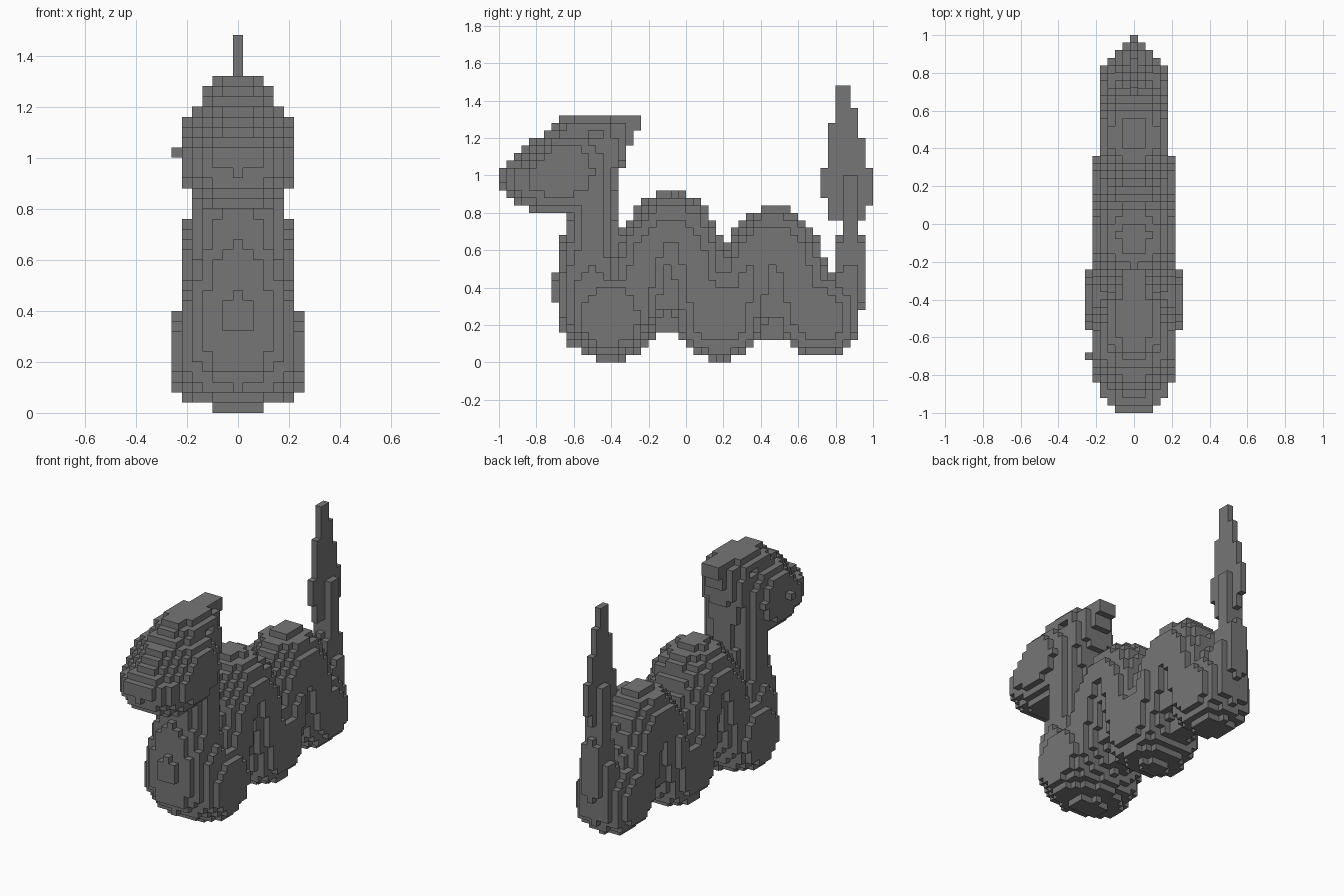
import bpy
import bmesh
import math

cube = bpy.data.objects.get("Cube")
if cube:
    bpy.data.objects.remove(cube)

V = 0.04                      # block size
NX, NY, NZ = 6, 50, 37        # half width, depth and height in blocks

grey = bpy.data.materials.new("stone_grey")
grey.use_nodes = True
colour = (0.18, 0.18, 0.18, 1)
grey.diffuse_color = colour
grey.node_tree.nodes["Principled BSDF"].inputs["Base Color"].default_value = colour


def centre(j, k):
    return -1 + V * (j + 0.5), V * (k + 0.5)


def sweep(keys, winding=False):
    """Sample (y, z, radius, half width) stations along a path."""
    out = []
    for a, b in zip(keys, keys[1:]):
        for s in range(41):
            t = s / 40
            p = [u + (v - u) * t for u, v in zip(a, b)]
            if winding:       # rounded bends, steep legs pinched halfway
                c = math.cos(math.pi * t)
                c = math.copysign(abs(c) ** 0.75, c)
                p[1] = a[1] + (b[1] - a[1]) * (1 - c) / 2
                p[2] *= 1 - 0.14 * math.sin(math.pi * t)
            out.append(p)
    return out


def bulge(d, w, power=2):
    return w * (1 - d ** power) ** (1 / power) if d < 1 else -1


def fill(*shapes):
    """Blocks whose centre lies within the widest shape at each (y, z)."""
    cells = set()
    for j in range(NY):
        for k in range(NZ):
            w = max(shape(*centre(j, k)) for shape in shapes)
            cells |= {(i, j, k) for i in range(-NX, NX + 1) if abs(i) * V <= w}
    return cells


def tube(stations):
    return lambda y, z: max(bulge(math.hypot(y - a, z - b) / r, w)
                            for a, b, r, w in stations)


def ellipsoid(cy, cz, ry, rz, w):
    return lambda y, z: bulge(math.hypot((y - cy) / ry, (z - cz) / rz), w, 2.5)


def box(y0, y1, z0, z1, w):
    return lambda y, z: w if y0 < y < y1 and z0 < z < z1 else -1


# Undulating body: chest, two humps and three low bends
chest = sweep([(-0.49, 1.05, 0.13, 0.17), (-0.50, 0.78, 0.13, 0.17),
               (-0.51, 0.58, 0.165, 0.18), (-0.51, 0.40, 0.20, 0.22),
               (-0.47, 0.26, 0.22, 0.235), (-0.40, 0.25, 0.24, 0.235)])
humps = sweep([(-0.40, 0.25, 0.24, 0.235), (-0.07, 0.735, 0.18, 0.205),
               (0.18, 0.255, 0.24, 0.23), (0.48, 0.655, 0.18, 0.18),
               (0.71, 0.255, 0.22, 0.185)], True)
# Fuller bellies on the low bends, broadest at the front
bellies = [ellipsoid(-0.41, 0.245, 0.235, 0.235, 0.29),
           ellipsoid(0.18, 0.25, 0.24, 0.24, 0.23),
           ellipsoid(0.71, 0.25, 0.22, 0.22, 0.185)]
# Webs closing the folds between the legs of each bend
webs = [box(-0.40, 0.36, 0.16, 0.64, 0.05), box(0.32, 0.72, 0.12, 0.48, 0.05),
        box(-0.16, 0.04, 0.28, 0.64, 0.13), box(0.36, 0.60, 0.24, 0.56, 0.13)]
# Tail stem rising at the back
stem = sweep([(0.71, 0.255, 0.21, 0.185), (0.80, 0.28, 0.14, 0.14),
              (0.87, 0.45, 0.088, 0.09), (0.88, 0.62, 0.075, 0.07),
              (0.88, 0.72, 0.05, 0.05), (0.88, 0.97, 0.045, 0.05)])

# Thin upright tail fin, as height bands with front and back limits
fin = [box(y0, y1, z0, z1, 0) for z0, z1, y0, y1 in (
    (0.72, 0.76, 0.84, 0.92), (0.76, 0.84, 0.76, 0.96),
    (0.84, 0.88, 0.76, 1.0), (0.88, 1.04, 0.72, 1.0),
    (1.04, 1.20, 0.76, 0.96), (1.20, 1.28, 0.76, 0.92),
    (1.28, 1.36, 0.80, 0.92), (1.36, 1.48, 0.80, 0.88))]

# Rounded head with a sloping brow and a nape leaning back to the crest
skull = ellipsoid(-0.68, 1.025, 0.32, 0.245, 0.225)
nape = tube(sweep([(-0.50, 1.0, 0.14, 0.18), (-0.42, 1.17, 0.14, 0.13)]))


def head(y, z):
    brow = 1.25 * z - 2.30
    back = -0.36 + max(0, (z - 1.0) * 0.4)
    w = max(skull(y, z), nape(y, z))
    return min(w, 0.05 + 0.9 * (y - brow)) if brow < y < back else -1


# Flat two-step crest, wider over the skull and overhanging the neck
crest = [box(-0.72, -0.24, 1.24, 1.28, 0.04), box(-0.68, -0.32, 1.24, 1.28, 0.08),
         box(-0.64, -0.40, 1.24, 1.28, 0.12),
         box(-0.68, -0.24, 1.28, 1.32, 0.04), box(-0.60, -0.40, 1.28, 1.32, 0.08)]

parts = {
    "head": fill(head),
    "head_crest": fill(*crest),
    "body": fill(tube(chest + humps), *bellies, *webs),
    "tail_stem": fill(tube(stem)),
    "tail_fin": fill(*fin),
    "eye_stud": {(-NX, 7, 25)},
}
solid = set().union(*parts.values())


def build(name, cells):
    """Mesh the outward block faces that no neighbouring block covers."""
    bm = bmesh.new()
    corners = {}

    def vert(p):
        if p not in corners:
            corners[p] = bm.verts.new(((p[0] - 0.5) * V, -1 + p[1] * V, p[2] * V))
        return corners[p]

    for c in sorted(cells):
        for axis in range(3):
            for side in (0, 1):
                n = list(c)
                n[axis] += 2 * side - 1
                if tuple(n) in solid:
                    continue
                u, v = (axis + 1) % 3, (axis + 2) % 3
                loop = []
                for du, dv in ((0, 0), (1, 0), (1, 1), (0, 1)):
                    p = list(c)
                    p[axis] += side
                    p[u] += du
                    p[v] += dv
                    loop.append(vert(tuple(p)))
                bm.faces.new(loop if side else loop[::-1])
    mesh = bpy.data.meshes.new(name)
    bm.to_mesh(mesh)
    bm.free()
    mesh.materials.append(grey)
    bpy.context.collection.objects.link(bpy.data.objects.new(name, mesh))


claimed = set()
for name, cells in parts.items():
    build(name, cells - claimed)
    claimed |= cells
